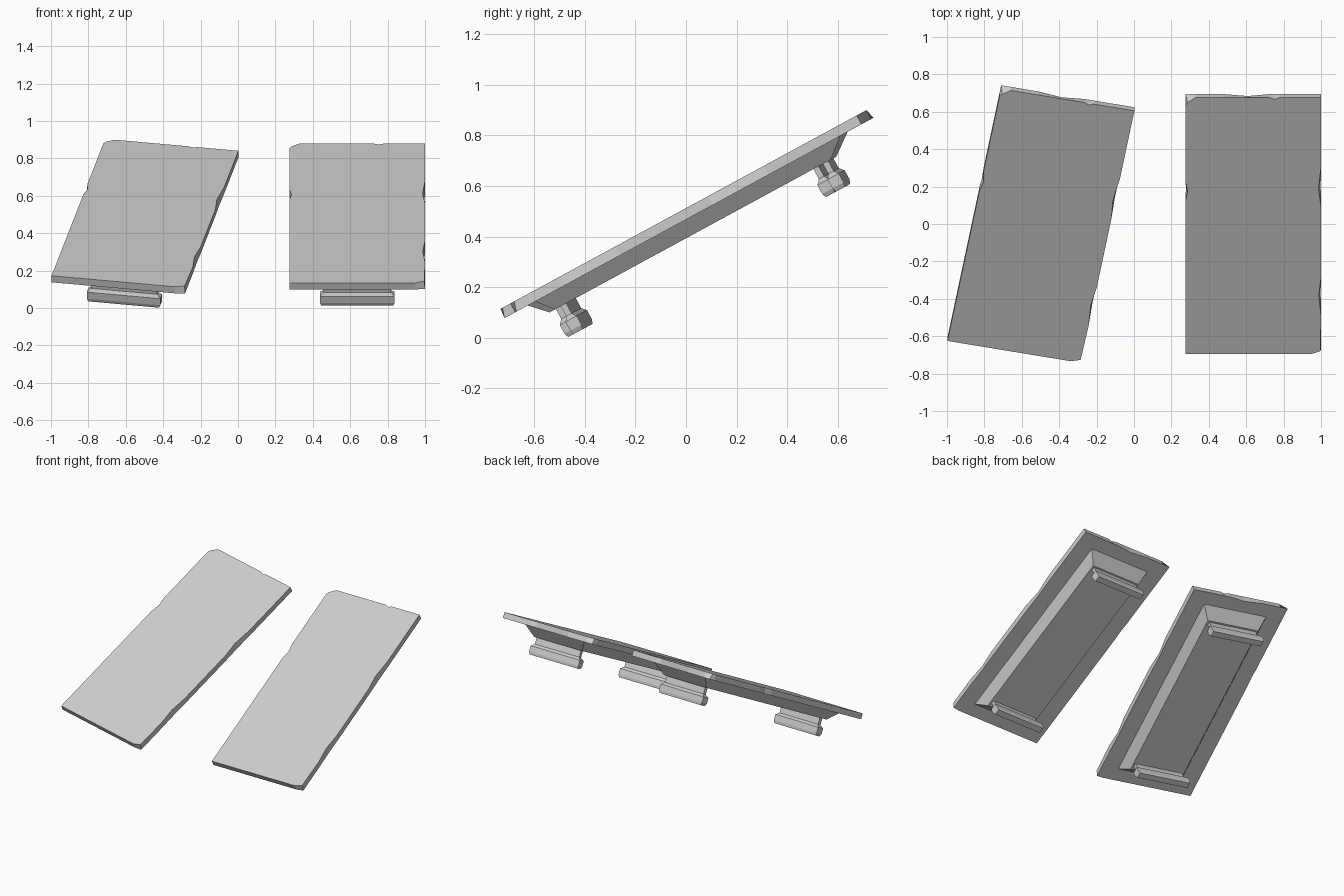
import bpy, bmesh
from math import radians
from mathutils import Matrix

if "Cube" in bpy.data.objects:
    bpy.data.objects.remove(bpy.data.objects["Cube"])

HW, HL, T = 0.3625, 0.78, 0.04      # slab half width, half length, thickness


def loft(name, rings, world):
    """Solid skinned through a stack of rings that share a point count."""
    bm = bmesh.new()
    loops = [[bm.verts.new(p) for p in ring] for ring in rings]
    n = len(loops[0])
    for a, b in zip(loops, loops[1:]):
        for i in range(n):
            j = (i + 1) % n
            bm.faces.new((a[i], a[j], b[j], b[i]))
    bm.faces.new(loops[0])
    bm.faces.new(loops[-1][::-1])
    bmesh.ops.recalc_face_normals(bm, faces=bm.faces)
    me = bpy.data.meshes.new(name)
    bm.to_mesh(me)
    bm.free()
    ob = bpy.data.objects.new(name, me)
    bpy.context.collection.objects.link(ob)
    ob.matrix_world = world
    return ob


def rect(hw, v0, v1, z):
    return [(-hw, v0, z), (hw, v0, z), (hw, v1, z), (-hw, v1, z)]


# Slab outline, counter-clockwise: edge point plus inward chip at top and bottom
# (u, v, top du, top dv, bottom du, bottom dv)
OUTLINE = [
    (-HW, -HL, 0, 0, 0, 0),
    (0.31, -HL, 0, 0, 0, 0),
    (HW, -HL, -0.004, 0.018, 0, 0.006),
    (HW, -0.55, 0, 0, 0, 0),
    (HW, -0.43, -0.012, 0, -0.002, 0),
    (HW, -0.31, 0, 0, 0, 0),
    (HW, 0.11, 0, 0, 0, 0),
    (HW, 0.22, -0.013, 0, -0.002, 0),
    (HW, 0.36, 0, 0, 0, 0),
    (HW, HL, 0, 0, 0, 0),
    (0.14, HL, 0, 0, 0, 0),
    (0.115, HL, 0, -0.01, 0, 0),
    (0.09, HL, 0, 0, 0, 0),
    (-0.03, HL, 0, 0, 0, -0.012),
    (-0.16, HL, 0, 0, 0, 0),
    (-0.31, HL, 0, 0, 0, 0),
    (-HW, HL, 0.012, -0.03, 0, 0),
    (-HW, 0.73, 0, 0, 0, 0),
    (-HW, 0.27, 0, 0, 0, 0),
    (-HW, 0.21, 0.012, 0, 0.003, 0),
    (-HW, 0.15, 0, 0, 0, 0),
]


def build_panel(side, x, turn):
    world = (Matrix.Translation((x, -0.01, 0.507))
             @ Matrix.Rotation(radians(28.5), 4, 'X')
             @ Matrix.Rotation(radians(turn), 4, 'Z'))
    # thin chipped top slab
    loft(side + "_slab", [
        [(u + a, v + b, 0) for u, v, a, b, c, d in OUTLINE],
        [(u + c, v + d, -T) for u, v, a, b, c, d in OUTLINE]], world)
    # tapered body beneath
    loft(side + "_underbody", [
        rect(0.24, -0.69, 0.685, -T),
        rect(0.195, -0.635, 0.605, -0.105)], world)
    # flared cross rails at each end
    for end, v in (("front", -0.597), ("back", 0.583)):
        loft(f"{side}_{end}_rail", [
            rect(hw, v - d, v + d, z) for hw, d, z in
            ((0.18, 0.012, -0.10), (0.18, 0.012, -0.15),
             (0.2, 0.025, -0.168), (0.2, 0.025, -0.208),
             (0.192, 0.02, -0.226))], world)


build_panel("left", -0.4975, -10.6)
build_panel("right", 0.6375, 0)
